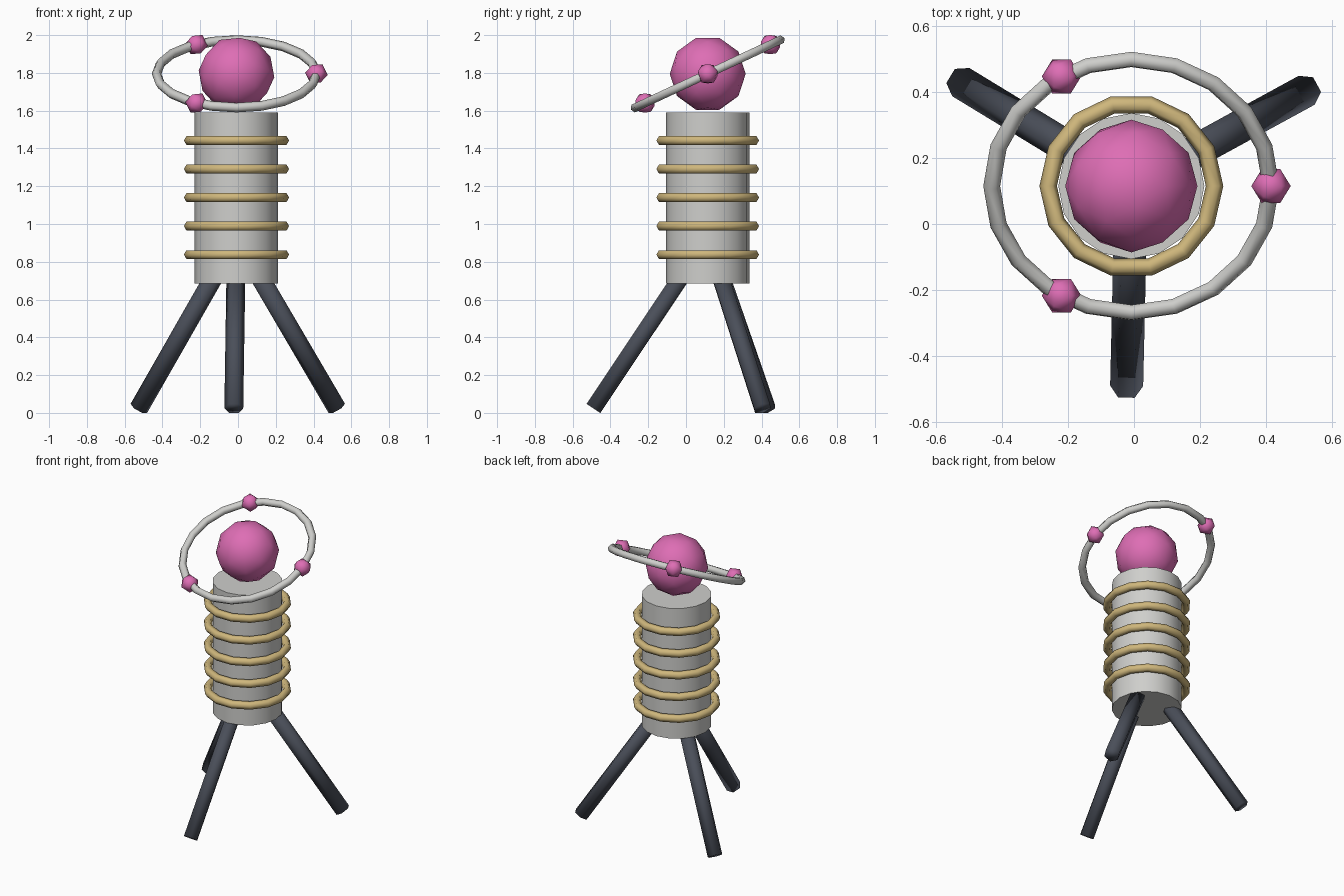
import bpy
import math
from mathutils import Matrix, Vector

default = bpy.data.objects.get("Cube")
if default:
    bpy.data.objects.remove(default, do_unlink=True)

CENTRE = Vector((-0.008, 0.115, 0))
ORB = CENTRE + Vector((0, 0, 1.795))
TILT = math.radians(25)


def material(name, rgb):
    mat = bpy.data.materials.new(name)
    mat.use_nodes = True
    colour = (*rgb, 1)
    mat.diffuse_color = colour
    mat.node_tree.nodes["Principled BSDF"].inputs["Base Color"].default_value = colour
    return mat


pink = material("pink", (0.73, 0.155, 0.46))
gold = material("gold", (0.62, 0.47, 0.2))
pale_grey = material("pale grey", (0.62, 0.62, 0.6))
dark_slate = material("dark slate", (0.068, 0.077, 0.1))


def finish(name, mat, sharp_edges=False):
    obj = bpy.context.object
    obj.name = name
    obj.data.materials.append(mat)
    if sharp_edges:
        bpy.ops.object.shade_smooth_by_angle(angle=math.radians(40))
    else:
        bpy.ops.object.shade_smooth()
    return obj


def ball(name, radius, detail, place):
    # Turned so that an edge, not a corner, points straight up
    turn = math.atan(2 / (1 + math.sqrt(5)))
    bpy.ops.mesh.primitive_ico_sphere_add(
        subdivisions=detail, radius=radius, location=place, rotation=(0, turn, 0))
    finish(name, pink)


def hoop(name, mat, major, minor, sides, place, tilt=0):
    bpy.ops.mesh.primitive_torus_add(
        major_radius=major, minor_radius=minor, major_segments=sides,
        minor_segments=6, location=place, rotation=(tilt, 0, 0))
    finish(name, mat)


# Column
bpy.ops.mesh.primitive_cylinder_add(
    vertices=16, radius=0.221, depth=0.906, location=CENTRE + Vector((0, 0, 1.137)))
finish("column", pale_grey, sharp_edges=True)

# Coils around the column
for i in range(5):
    hoop(f"coil_{i + 1}", gold, 0.252, 0.0265, 14, CENTRE + Vector((0, 0, 0.838 + 0.151 * i)))

# Orb and its tilted halo with three beads
ball("orb", 0.201, 2, ORB)
hoop("halo", pale_grey, 0.423, 0.0255, 20, ORB, TILT)
for i in range(3):
    angle = math.tau * i / 3
    offset = Matrix.Rotation(TILT, 3, "X") @ Vector((math.cos(angle), math.sin(angle), 0))
    ball(f"bead_{i + 1}", 0.06, 1, ORB + offset * 0.423)

# Three splayed legs, six-sided
for i in range(3):
    angle = 0.5 + math.tau * i / 3
    outward = Vector((math.cos(angle), math.sin(angle), 0))
    tangent = Vector((-outward.y, outward.x, 0))
    foot = CENTRE + outward * 0.605 + Vector((0, 0, 0.024))
    top = CENTRE + outward * 0.12 + Vector((0, 0, 0.75))
    axis = (top - foot).normalized()
    bpy.ops.mesh.primitive_cylinder_add(vertices=6, radius=0.05, depth=(top - foot).length)
    leg = finish(f"leg_{i + 1}", dark_slate)
    frame = Matrix((tangent.cross(axis), tangent, axis)).transposed().to_4x4()
    leg.matrix_world = Matrix.Translation((foot + top) / 2) @ frame
